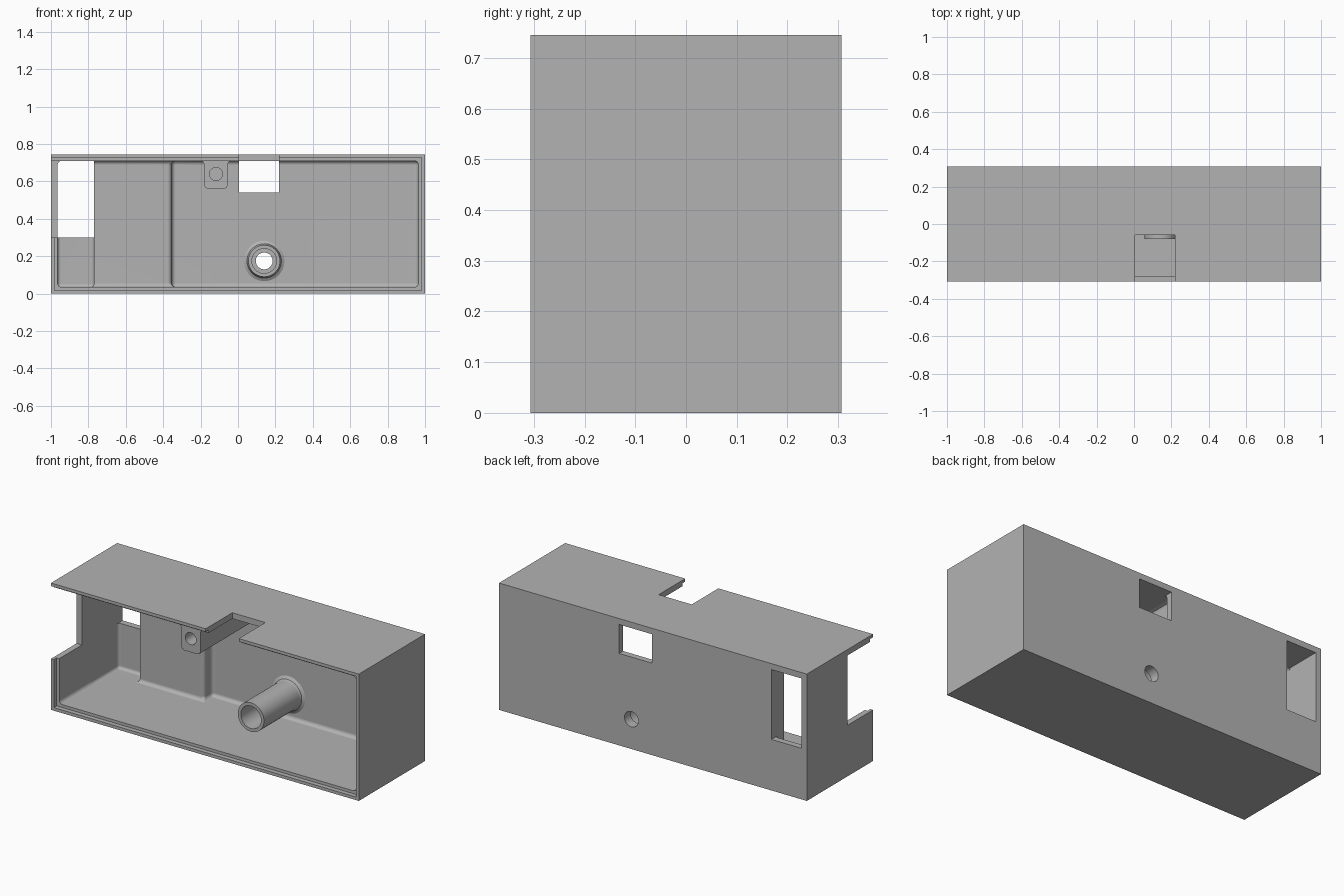
import bpy, bmesh, math
from mathutils import Vector

if "Cube" in bpy.data.objects:
    bpy.data.objects.remove(bpy.data.objects["Cube"])

grey = bpy.data.materials.new("plain grey")
grey.use_nodes = True
colour = (0.45, 0.45, 0.45, 1)
grey.diffuse_color = colour
grey.node_tree.nodes["Principled BSDF"].inputs["Base Color"].default_value = colour


def finish(bm, name):
    bmesh.ops.recalc_face_normals(bm, faces=bm.faces[:])
    mesh = bpy.data.meshes.new(name)
    bm.to_mesh(mesh)
    bm.free()
    mesh.materials.append(grey)
    ob = bpy.data.objects.new(name, mesh)
    bpy.context.collection.objects.link(ob)
    return ob


def prism(name, points, direction, fillet=0):
    """Extrude a flat outline, optionally rounding every edge."""
    bm = bmesh.new()
    face = bm.faces.new([bm.verts.new(p) for p in points])
    out = bmesh.ops.extrude_face_region(bm, geom=[face])
    moved = [v for v in out["geom"] if isinstance(v, bmesh.types.BMVert)]
    bmesh.ops.translate(bm, verts=moved, vec=Vector(direction))
    bmesh.ops.recalc_face_normals(bm, faces=bm.faces[:])
    if fillet:
        bmesh.ops.bevel(bm, geom=bm.edges[:], offset=fillet, segments=4,
                        profile=0.5, affect='EDGES')
    return finish(bm, name)


def box(name, x, y, z, fillet=0):
    outline = [(x[0], y[0], z[0]), (x[1], y[0], z[0]),
               (x[1], y[1], z[0]), (x[0], y[1], z[0])]
    return prism(name, outline, (0, 0, z[1] - z[0]), fillet)


def lathe(name, profile, x, z, steps=48):
    """Turn (radius, y) pairs about an axis parallel to y."""
    bm = bmesh.new()
    verts = [bm.verts.new((x + r, y, z)) for r, y in profile]
    edges = [bm.edges.new(pair) for pair in zip(verts, verts[1:])]
    bmesh.ops.spin(bm, geom=verts + edges, cent=(x, 0, z), axis=(0, 1, 0),
                   angle=math.tau, steps=steps)
    bmesh.ops.remove_doubles(bm, verts=bm.verts[:], dist=1e-4)
    return finish(bm, name)


def cylinder(name, r, y, x, z):
    return lathe(name, [(0, y[0]), (r, y[0]), (r, y[1]), (0, y[1])], x, z)


def combine(target, tool, operation):
    mod = target.modifiers.new(tool.name, 'BOOLEAN')
    mod.object, mod.operation, mod.solver = tool, operation, 'EXACT'
    bpy.context.view_layer.objects.active = target
    bpy.ops.object.modifier_apply(modifier=mod.name)
    bpy.data.objects.remove(tool)


W, D, H = 1.0, 0.307, 0.745      # half width, half depth, height
IN, LOW, TOP = 0.965, 0.035, 0.71  # inner side, floor and ceiling
BACK, SLAB = 0.27, 0.19          # inner back wall, thickened back wall
FRONT = -0.5                     # cutters start well outside the opening

housing = box("housing", (-W, W), (-D, D), (0, H))

# Filleted cavity with a thickened back wall on one side
plan = [(-IN, FRONT), (IN, FRONT), (IN, BACK), (-0.355, BACK),
        (-0.355, SLAB), (-IN, SLAB)]
combine(housing, prism("cavity", [(x, y, LOW) for x, y in plan],
                       (0, 0, TOP - LOW), 0.022), 'DIFFERENCE')
combine(housing, box("corner_pocket", (-IN, -0.77), (0, BACK), (LOW, TOP), 0.018),
        'DIFFERENCE')

# Screw boss hanging from the ceiling, flared where it meets it
half = [(0.085, 0.725), (0.085, 0.71), (0.069, 0.705), (0.0625, 0.69),
        (0.0625, 0.58), (0.056, 0.566), (0.042, 0.56)]
outline = half + [(-w, z) for w, z in reversed(half)]
combine(housing, prism("screw_boss", [(w - 0.118, -0.27, z) for w, z in outline],
                       (0, 0.555, 0)), 'UNION')

# Long screw tube standing on the back wall
combine(housing, lathe("screw_tube", [(0, -0.08), (0.085, -0.08), (0.085, 0.24),
                                      (0.092, 0.26), (0.108, BACK),
                                      (0.108, 0.29), (0, 0.29)], 0.14, 0.175), 'UNION')

# Front rabbet, windows, side opening, top notch and screw holes
cutters = [
    box("front_rabbet", (-0.982, 0.982), (FRONT, -0.28), (0.018, 0.727)),
    box("tall_back_window", (-IN, -0.77), (0.1, 0.5), (0.3, TOP)),
    box("small_back_window", (0.005, 0.22), (0.2, 0.5), (0.54, TOP)),
    box("side_opening", (-1.2, -0.93), (FRONT, -0.07), (0.3, TOP)),
    box("side_rabbet", (-1.2, -0.93), (FRONT, -0.28), (0.3, 0.727)),
    box("top_notch", (0.005, 0.22), (FRONT, -0.06), (0.6, 1)),
    cylinder("boss_hole", 0.035, (FRONT, -0.1), -0.118, 0.64),
    cylinder("tube_bore", 0.066, (FRONT, 0.25), 0.14, 0.175),
    cylinder("tube_through_hole", 0.045, (0, 0.5), 0.14, 0.175),
]
for tool in cutters:
    combine(housing, tool, 'DIFFERENCE')

# Smooth fillets and round walls, crisp edges elsewhere
for ob in bpy.context.selected_objects:
    ob.select_set(False)
housing.select_set(True)
bpy.context.view_layer.objects.active = housing
bpy.ops.object.shade_smooth_by_angle(angle=math.radians(30))
weighted = housing.modifiers.new("even_shading", 'WEIGHTED_NORMAL')
weighted.keep_sharp = True
